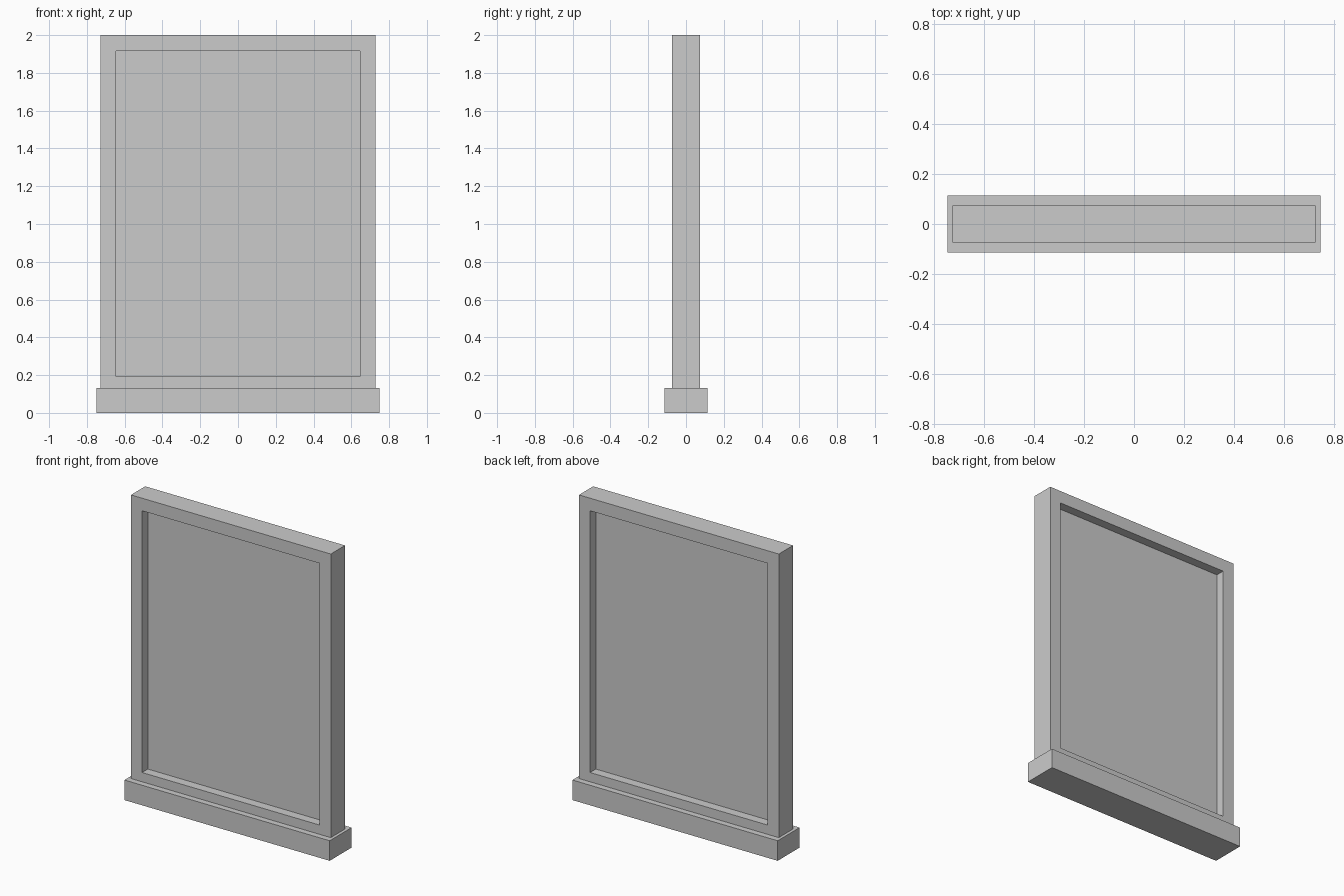
import bpy, bmesh

if "Cube" in bpy.data.objects:
    bpy.data.objects.remove(bpy.data.objects["Cube"])


def new_object(name, bm):
    bmesh.ops.recalc_face_normals(bm, faces=bm.faces)
    mesh = bpy.data.meshes.new(name)
    bm.to_mesh(mesh)
    bm.free()
    obj = bpy.data.objects.new(name, mesh)
    bpy.context.collection.objects.link(obj)
    return obj


def box(name, half_x, half_y, z0, z1):
    bm = bmesh.new()
    bmesh.ops.create_cube(bm, size=2)
    for v in bm.verts:
        v.co.x *= half_x
        v.co.y *= half_y
        v.co.z = z1 if v.co.z > 0 else z0
    return new_object(name, bm)


def rect_verts(bm, half_x, y, z0, z1):
    corners = ((-half_x, z0), (half_x, z0), (half_x, z1), (-half_x, z1))
    return [bm.verts.new((x, y, z)) for x, z in corners]


SILL_TOP = 0.132
OPEN_X, OPEN_Z0, OPEN_Z1 = 0.647, 0.193, 1.917
FRAME_Y = 0.074

# Sill block under the window
box("sill", 0.748, 0.114, 0, SILL_TOP)

# Frame: mitred rectangular ring, extruded front to back
bm = bmesh.new()
outer = rect_verts(bm, 0.728, -FRAME_Y, SILL_TOP, 2.0)
inner = rect_verts(bm, OPEN_X, -FRAME_Y, OPEN_Z0, OPEN_Z1)
ring = []
for i in range(4):
    j = (i + 1) % 4
    ring.append(bm.faces.new((outer[i], outer[j], inner[j], inner[i])))
back = bmesh.ops.extrude_face_region(bm, geom=ring, use_keep_orig=True)["geom"]
bmesh.ops.translate(bm, vec=(0, 2 * FRAME_Y, 0),
                    verts=[g for g in back if isinstance(g, bmesh.types.BMVert)])
new_object("window_frame", bm)

# Glass pane recessed equally on both sides
box("glass_pane", OPEN_X, 0.014, OPEN_Z0, OPEN_Z1)
